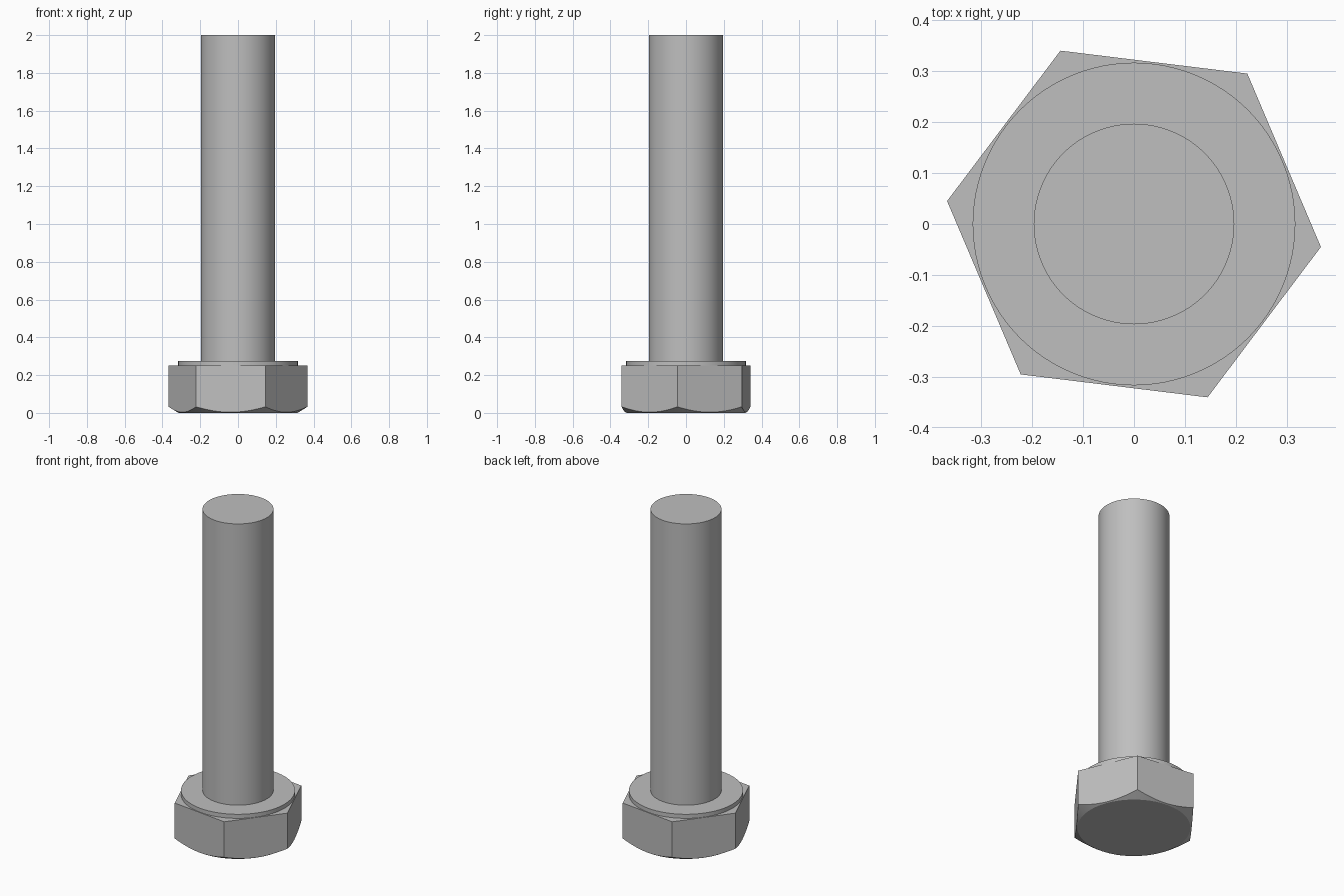
import bpy, bmesh
from math import sin, cos, tan, pi, radians

cube = bpy.data.objects.get("Cube")
if cube:
    bpy.data.objects.remove(cube, do_unlink=True)

HEX_R, HEX_TURN = 0.37, radians(-7)
FACE_R = 0.314
STEPS = 16            # points along each hexagon side
HEAD_TOP, COLLAR_TOP, TIP = 0.25, 0.275, 2.0

steel = bpy.data.materials.new("grey steel")
steel.use_nodes = True
colour = (0.52, 0.52, 0.52, 1)
steel.diffuse_color = colour
steel.node_tree.nodes["Principled BSDF"].inputs["Base Color"].default_value = colour


def finish(obj):
    """Give the part its material and shading."""
    obj.data.materials.clear()
    obj.data.materials.append(steel)
    bpy.ops.object.select_all(action='DESELECT')
    obj.select_set(True)
    bpy.context.view_layer.objects.active = obj
    bpy.ops.object.shade_smooth_by_angle(angle=radians(25))


def rod(name, radius, bottom, top):
    bpy.ops.mesh.primitive_cylinder_add(
        vertices=96, radius=radius, depth=top - bottom,
        location=(0, 0, (bottom + top) / 2))
    obj = bpy.context.object
    obj.name = name
    finish(obj)


def hex_head():
    """Hexagonal prism whose lower corners are trimmed by a 30 degree cone."""
    bm = bmesh.new()
    corners = [(HEX_R * cos(HEX_TURN + i * pi / 3), HEX_R * sin(HEX_TURN + i * pi / 3))
               for i in range(6)]
    upper = [bm.verts.new((x, y, HEAD_TOP)) for x, y in corners]
    arc, circle = [], []
    for i in range(6):
        (ax, ay), (bx, by) = corners[i], corners[(i + 1) % 6]
        for s in range(STEPS):
            t = s / STEPS
            x, y = ax + (bx - ax) * t, ay + (by - ay) * t
            r = (x * x + y * y) ** 0.5
            arc.append(bm.verts.new((x, y, (r - FACE_R) * tan(radians(30)))))
            circle.append(bm.verts.new((x * FACE_R / r, y * FACE_R / r, 0)))
    n = len(arc)
    # flat sides with curved lower edges
    for i in range(6):
        edge = [arc[(i * STEPS + s) % n] for s in range(STEPS + 1)]
        bm.faces.new(edge + [upper[(i + 1) % 6], upper[i]])
    # conical chamfer
    for i in range(n):
        j = (i + 1) % n
        bm.faces.new((arc[j], arc[i], circle[i], circle[j]))
    bm.faces.new(upper)
    bm.faces.new(circle[::-1])
    bmesh.ops.recalc_face_normals(bm, faces=bm.faces)
    mesh = bpy.data.meshes.new("hex_head")
    bm.to_mesh(mesh)
    bm.free()
    obj = bpy.data.objects.new("hex_head", mesh)
    bpy.context.collection.objects.link(obj)
    finish(obj)


hex_head()
rod("collar", 0.317, HEAD_TOP, COLLAR_TOP)
rod("shank", 0.197, COLLAR_TOP, TIP)
